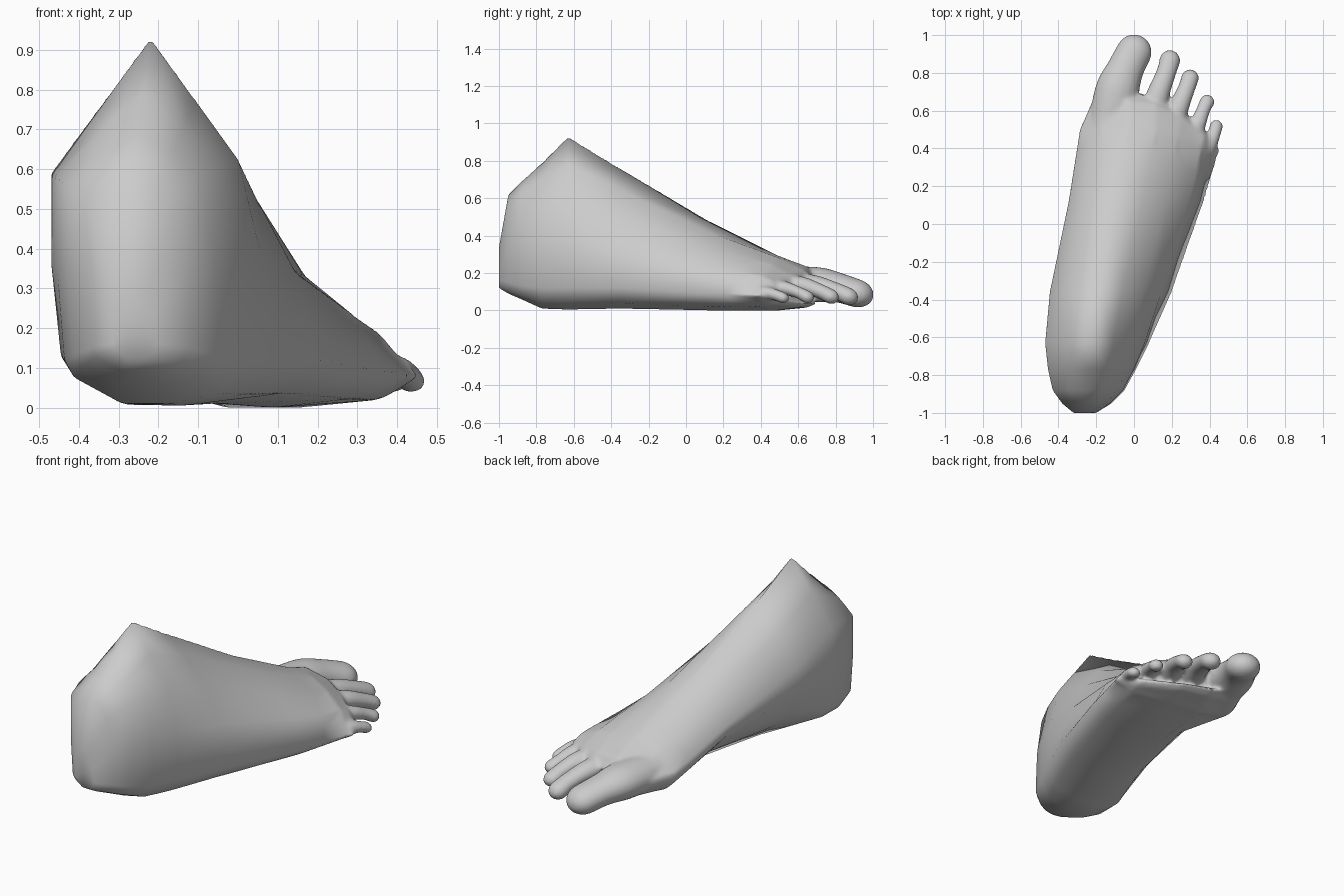
import bpy, bmesh, math
from mathutils import Vector

if "Cube" in bpy.data.objects:
    bpy.data.objects.remove(bpy.data.objects["Cube"])


def make_object(name, rings):
    """Loft closed rings of points into a capped, smooth-shaded object."""
    bm = bmesh.new()
    loops = [[bm.verts.new(p) for p in ring] for ring in rings]
    n = len(loops[0])
    for a, b in zip(loops, loops[1:]):
        for i in range(n):
            j = (i + 1) % n
            bm.faces.new((a[i], a[j], b[j], b[i]))
    bm.faces.new(loops[0][::-1])
    bm.faces.new(loops[-1])
    bmesh.ops.recalc_face_normals(bm, faces=bm.faces)
    for f in bm.faces:
        f.smooth = True
    mesh = bpy.data.meshes.new(name)
    bm.to_mesh(mesh)
    bm.free()
    obj = bpy.data.objects.new(name, mesh)
    bpy.context.collection.objects.link(obj)
    return obj


def foot_ring(y, skew, bulge, arch, xl, xr, zb, zlow, zl, xt, zt, xs, zs):
    """Cross-section: sole, outer side, shoulder, ridge, inner side."""
    w = xr - xl
    b = bulge * w
    pts = [
        (xl + 0.09 * w + 0.6 * arch, zb + 0.6 * (zlow - zb) + 0.6 * arch),
        (xl + 0.35 * w, zb + 0.25 * arch),
        (xl + 0.60 * w, zb), (xl + 0.88 * w, zb + 0.25 * (zlow - zb)),
        (xr, zlow), ((xr + xs) / 2 + 0.03 * w, (zlow + zs) / 2 + 0.03 * w),
        (xs, zs), ((xs + xt) / 2 + b, (zs + zt) / 2 + b),
        (xt, zt), ((xl + xt) / 2 - b, (zl + zt) / 2 + b),
        (xl, zl), (xl, (zl + zlow + arch) / 2), (xl + 0.04 * w + 0.2 * arch, zlow + arch),
    ]
    return [(x, y - skew * max(x, 0) ** 2, z) for x, z in pts]


# Foot body: y, skew, bulge, arch, left, right, sole z, low z,
# left shoulder z, ridge x/z, right shoulder x/z
sections = [
    (-1.00, 0, .03, 0, -0.32, -0.20, 0.12, 0.16, 0.28, -0.27, 0.34, -0.23, 0.30),
    (-0.95, 0, .03, 0, -0.38, -0.12, 0.09, 0.15, 0.50, -0.26, 0.62, -0.15, 0.52),
    (-0.88, 0, .02, 0, -0.43, -0.05, 0.06, 0.13, 0.56, -0.25, 0.69, -0.09, 0.58),
    (-0.77, 0, .01, 0, -0.455, 0.01, 0.01, 0.12, 0.58, -0.24, 0.79, -0.04, 0.60),
    (-0.63, 0, 0, .01, -0.47, 0.08, 0.005, 0.12, 0.59, -0.22, 0.93, 0.00, 0.625),
    (-0.36, 0, .015, .08, -0.445, 0.20, 0.01, 0.12, 0.46, -0.19, 0.765, 0.05, 0.52),
    (0.12, 0, .02, .10, -0.345, 0.37, 0.00, 0.09, 0.30, -0.11, 0.48, 0.17, 0.33),
    (0.50, 0.7, .02, 0, -0.285, 0.445, 0.00, 0.08, 0.16, -0.03, 0.29, 0.23, 0.245),
    (0.65, 1.3, .01, 0, -0.22, 0.46, 0.015, 0.08, 0.15, -0.03, 0.235, 0.25, 0.185),
    (0.70, 1.4, .01, 0, -0.18, 0.445, 0.035, 0.08, 0.12, -0.03, 0.17, 0.25, 0.13),
]
foot = make_object("foot", [foot_ring(*s) for s in sections])


def catmull(p0, p1, p2, p3, t):
    return tuple(0.5 * (2 * b + (c - a) * t + (2 * a - 5 * b + 4 * c - d) * t * t
                        + (3 * b - a - 3 * c + d) * t ** 3)
                 for a, b, c, d in zip(p0, p1, p2, p3))


def make_toe(name, keys, flat=0.85, sides=18):
    """Tapered tube along keys of x, y, z, radius, with a rounded tip."""
    k = [keys[0]] + keys + [keys[-1]]
    path = [catmull(*k[i:i + 4], s / 5) for i in range(len(keys) - 1) for s in range(5)]
    path.append(keys[-1])
    direction = (Vector(keys[-1][:3]) - Vector(keys[-2][:3])).normalized()
    end, r = Vector(keys[-1][:3]), keys[-1][3]
    for i in range(1, 7):
        a = math.radians(i * 14.5)
        path.append((*(end + direction * r * math.sin(a)), r * math.cos(a)))
    rings = []
    for i, q in enumerate(path):
        d = (Vector(path[min(i + 1, len(path) - 1)][:3]) - Vector(path[max(i - 1, 0)][:3])).normalized()
        side = d.cross(Vector((0, 0, 1))).normalized()
        up = side.cross(d)
        rings.append([Vector(q[:3]) + side * q[3] * math.cos(t) + up * q[3] * flat * math.sin(t)
                      for t in (2 * math.pi * j / sides for j in range(sides))])
    return make_object(name, rings)


# Toes, from the big one outward
toes = [
    make_toe("big_toe", [(-0.13, 0.48, 0.14, 0.12), (-0.09, 0.70, 0.138, 0.118),
                         (-0.045, 0.82, 0.12, 0.099), (0.0, 0.91, 0.092, 0.095)], 0.8),
    make_toe("second_toe", [(0.08, 0.54, 0.14, 0.075), (0.125, 0.68, 0.138, 0.062),
                            (0.17, 0.80, 0.105, 0.053), (0.19, 0.867, 0.075, 0.056)]),
    make_toe("third_toe", [(0.18, 0.48, 0.13, 0.065), (0.233, 0.61, 0.136, 0.056),
                           (0.275, 0.71, 0.105, 0.047), (0.297, 0.773, 0.075, 0.048)]),
    make_toe("fourth_toe", [(0.28, 0.42, 0.12, 0.055), (0.333, 0.52, 0.12, 0.046),
                            (0.365, 0.60, 0.096, 0.038), (0.387, 0.647, 0.072, 0.041)]),
    make_toe("little_toe", [(0.35, 0.33, 0.09, 0.045), (0.398, 0.42, 0.095, 0.042),
                            (0.425, 0.48, 0.082, 0.036), (0.435, 0.517, 0.068, 0.037)]),
]

# Keep a copy of the body as the source of its smooth shading
source = foot.copy()
source.data = foot.data.copy()
source.name = "shading_helper"
bpy.context.collection.objects.link(source)

# Fuse toes and body into one skin
bpy.ops.object.select_all(action='DESELECT')
for o in toes + [foot]:
    o.select_set(True)
bpy.context.view_layer.objects.active = foot
bpy.ops.object.join()
mod = foot.modifiers.new("fuse", 'REMESH')
mod.mode = 'VOXEL'
mod.voxel_size = 0.009
bpy.ops.object.modifier_apply(modifier=mod.name)


def toe_depth(co):
    """Distance along the foot, following the slanted row of toes."""
    return co.y + 1.2 * max(co.x, 0) ** 2


# Soften the webs around the toes
bm = bmesh.new()
bm.from_mesh(foot.data)
front = [v for v in bm.verts if toe_depth(v.co) > 0.53]
for group, repeat in ((list(bm.verts), 1), (front, 7)):
    for _ in range(repeat):
        bmesh.ops.smooth_vert(bm, verts=group, factor=0.5, use_axis_x=True,
                              use_axis_y=True, use_axis_z=True)
for f in bm.faces:
    f.smooth = True
bm.to_mesh(foot.data)
bm.free()

# Smooth shading of the body, fading out toward the toes
fade = foot.vertex_groups.new(name="body")
for v in foot.data.vertices:
    fade.add([v.index], max(0, min(1, (0.6 - toe_depth(v.co)) / 0.2)), 'REPLACE')
mod = foot.modifiers.new("shading", 'DATA_TRANSFER')
mod.object = source
mod.use_loop_data = True
mod.data_types_loops = {'CUSTOM_NORMAL'}
mod.loop_mapping = 'POLYINTERP_NEAREST'
mod.vertex_group = fade.name
bpy.ops.object.modifier_apply(modifier=mod.name)
bpy.data.objects.remove(source)
